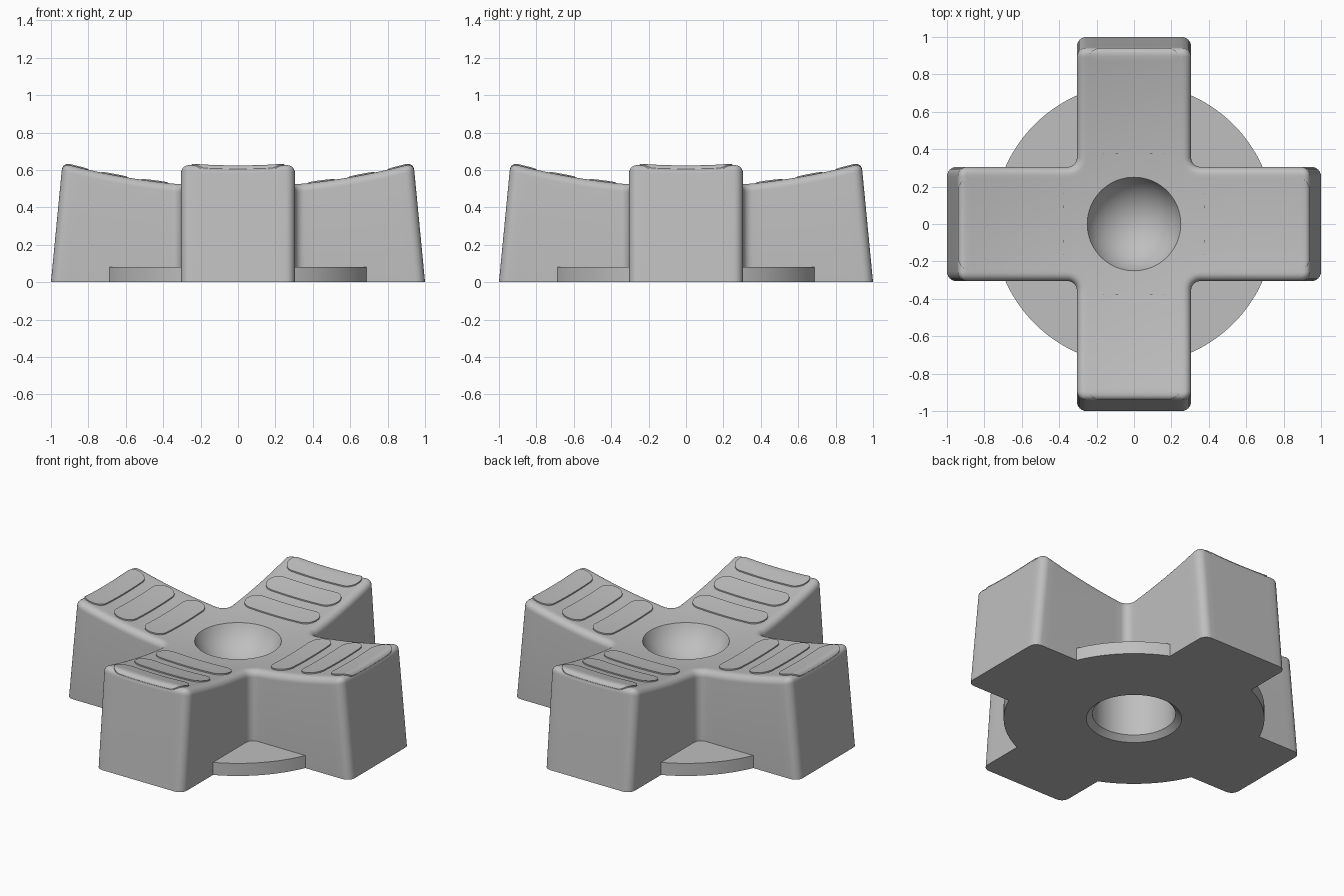
import bpy, bmesh
from math import pi, sin, cos, asin, sqrt, atan2, radians

cube = bpy.data.objects.get("Cube")
if cube:
    bpy.data.objects.remove(cube)

grey = bpy.data.materials.new("light grey")
grey.use_nodes = True
colour = (0.52, 0.52, 0.52, 1)
grey.diffuse_color = colour
grey.node_tree.nodes["Principled BSDF"].inputs["Base Color"].default_value = colour

WIDTH = 0.305      # half width of an arm
TOP_LEN = 0.943    # arm length under the top rounding
ROUND = 0.045      # rounding of the upper edge
CORNER = 0.05      # rounding of the upright edges
LIFT = 0.008       # height of the grip pads


def dish(x, y):
    """Height of the gently dished top."""
    return 0.5 + (x * x + y * y) / 7


def turn(p, k):
    """Rotate a plan point by k quarter turns."""
    for _ in range(k):
        p = (-p[1], p[0])
    return p


def arc(cx, cy, r, start, end, n=6):
    return [(cx + r * cos(start + (end - start) * i / n),
             cy + r * sin(start + (end - start) * i / n)) for i in range(n + 1)]


def line(a, b, n=12):
    """Points strictly between a and b."""
    return [(a[0] + (b[0] - a[0]) * i / n, a[1] + (b[1] - a[1]) * i / n)
            for i in range(1, n)]


def cross(length, inset=0.0):
    """Plan outline of the four arms with rounded corners."""
    w, l, ro, ri = WIDTH - inset, length - inset, CORNER - inset, CORNER + inset
    low = arc(l - ro, -w + ro, ro, -pi / 2, 0)
    high = arc(l - ro, w - ro, ro, 0, pi / 2)
    inner = arc(w + ri, w + ri, ri, -pi / 2, -pi)
    following = (w, l - ro)
    arm = (low + line(low[-1], high[0]) + high + line(high[-1], inner[0])
           + inner + line(inner[-1], following))
    return [turn(p, k) for k in range(4) for p in arm]


def finish(name, bm):
    bmesh.ops.remove_doubles(bm, verts=bm.verts, dist=1e-5)
    bmesh.ops.recalc_face_normals(bm, faces=bm.faces)
    mesh = bpy.data.meshes.new(name)
    bm.to_mesh(mesh)
    bm.free()
    mesh.materials.append(grey)
    obj = bpy.data.objects.new(name, mesh)
    bpy.context.collection.objects.link(obj)
    bpy.ops.object.select_all(action="DESELECT")
    obj.select_set(True)
    bpy.context.view_layer.objects.active = obj
    bpy.ops.object.shade_smooth_by_angle(angle=radians(30))


def loft(name, rings, cap_start=False, cap_end=False):
    """Skin a stack of rings that share one point count."""
    bm = bmesh.new()
    loops = [[bm.verts.new(p) for p in ring] for ring in rings]
    n = len(loops[0])
    for a, b in zip(loops, loops[1:]):
        for i in range(n):
            j = (i + 1) % n
            bm.faces.new((a[i], a[j], b[j], b[i]))
    if cap_start:
        bm.faces.new(loops[0])
    if cap_end:
        bm.faces.new(loops[-1])
    finish(name, bm)


# Body: bore, underside, walls, rounded edge, dished top and bowl in one skin
base = cross(1.0)
base_angles = [atan2(y, x) for x, y in base]


def circle(r, z, angles):
    return [(r * cos(a), r * sin(a), z) for a in angles]


rings = [circle(0.01, 0.31, base_angles), circle(0.24, 0.31, base_angles),
         circle(0.24, 0.03, base_angles), circle(0.275, 0, base_angles),
         [(x, y, 0) for x, y in base]]
for i in range(7):
    a = pi / 2 * i / 6
    rings.append([(x, y, dish(x, y) - ROUND * (1 - sin(a)))
                  for x, y in cross(TOP_LEN, ROUND * (1 - cos(a)))])
rim = [(x, y) for x, y, z in rings[-1]]
rim_angles = [atan2(y, x) for x, y in rim]
for i in range(1, 11):
    t = i / 10
    plan = [(x + (0.25 * cos(a) - x) * t, y + (0.25 * sin(a) - y) * t)
            for (x, y), a in zip(rim, rim_angles)]
    rings.append([(x, y, dish(x, y)) for x, y in plan])
BOWL_R, DEPTH = 0.269, 0.17
bowl_rim = dish(0.25, 0)
for i in range(1, 13):
    a = asin(0.25 / BOWL_R) * (1 - i / 12) + 0.01
    rings.append(circle(BOWL_R * sin(a), bowl_rim - DEPTH + BOWL_R * (1 - cos(a)),
                        rim_angles))
loft("body", rings, cap_start=True, cap_end=True)


# Grip pads: three raised rounded bars on every arm
def pad_outline(centre, h):
    reach = 0.18
    right = arc(0, 0, 1, 0, pi, 16)
    left = arc(0, 0, 1, pi, 2 * pi, 16)
    pts = [(centre + h * x, reach + 0.07 * y) for x, y in right]
    pts += line((centre - h, reach), (centre - h, -reach), 10)
    pts += [(centre + h * x, -reach + 0.07 * y) for x, y in left]
    pts += line((centre + h, -reach), (centre + h, reach), 10)
    return pts


def pad_top(x, y):
    over = min(max(x - (TOP_LEN - ROUND), 0), ROUND)
    return dish(x, y) + LIFT - ROUND + sqrt(ROUND ** 2 - over ** 2)


for k, side in enumerate(("left", "back", "right", "front")):
    for number, centre in enumerate((0.445, 0.66, 0.87), 1):
        outline = pad_outline(centre, 0.07)
        stack = [[(*turn(p, k), dish(*p) - 0.05) for p in outline]]
        for share in (1, 0.9, 0.8, 0.65, 0.4, 0):
            ring = pad_outline(centre, 0.07 * share)
            stack.append([(*turn(p, k), pad_top(*p)) for p in ring])
        loft(f"{side}_grip_pad_{number}", stack, cap_start=True)

# Base flange: a thin round plate showing between the arms
DISC, EDGE = 0.752, WIDTH - 0.01
start = asin(EDGE / DISC)
for k in range(4):
    sector = [(EDGE, EDGE)] + arc(0, 0, DISC, start, pi / 2 - start, 24)
    loft(f"base_flange_{k + 1}",
         [[(*turn(p, k), z) for p in sector] for z in (0, 0.08)],
         cap_start=True, cap_end=True)
